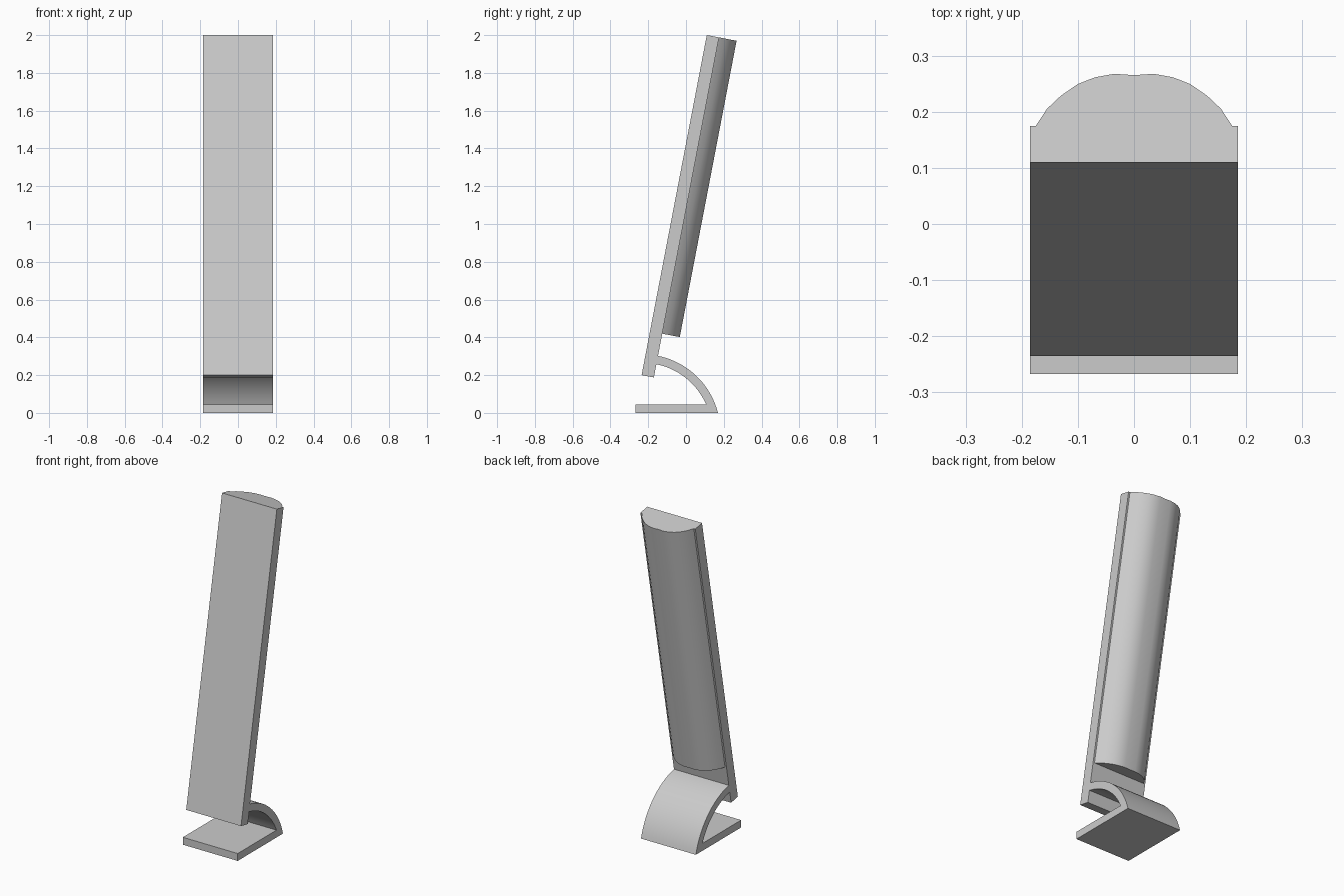
import bpy, bmesh, math
from mathutils import Vector

cube = bpy.data.objects.get("Cube")
if cube:
    bpy.data.objects.remove(cube, do_unlink=True)

grey = bpy.data.materials.new("light grey")
grey.use_nodes = True
grey.diffuse_color = (0.6, 0.6, 0.6, 1)
grey.node_tree.nodes["Principled BSDF"].inputs["Base Color"].default_value = (0.6, 0.6, 0.6, 1)


def prism(name, outline, direction):
    """Extrude a closed outline of 3D points along a direction."""
    bm = bmesh.new()
    face = bm.faces.new([bm.verts.new(p) for p in outline])
    ext = bmesh.ops.extrude_face_region(bm, geom=[face], use_keep_orig=True)
    moved = [g for g in ext["geom"] if isinstance(g, bmesh.types.BMVert)]
    bmesh.ops.translate(bm, verts=moved, vec=direction)
    bmesh.ops.recalc_face_normals(bm, faces=bm.faces)
    mesh = bpy.data.meshes.new(name)
    bm.to_mesh(mesh)
    bm.free()
    obj = bpy.data.objects.new(name, mesh)
    mesh.materials.append(grey)
    bpy.context.collection.objects.link(obj)
    bpy.ops.object.select_all(action="DESELECT")
    obj.select_set(True)
    bpy.context.view_layer.objects.active = obj
    bpy.ops.object.shade_smooth_by_angle(angle=math.radians(30))
    return obj


HALF = 0.185        # half width of panel and stand
THICK = 0.066       # panel thickness
LENGTH = 1.833      # panel length along its lean
BULGE_START = 0.236

# Leaning frame: up along the panel, and out of its back
lean = math.atan2(0.345, 1.8)
up = Vector((0, math.sin(lean), math.cos(lean)))
back = Vector((0, math.cos(lean), -math.sin(lean)))
corner = Vector((0, -0.235, 0.2))


def on_panel(x, depth, height):
    return corner + Vector((x, 0, 0)) + back * depth + up * height


# Flat front panel
prism("front_panel",
      [on_panel(x, d, 0) for x, d in
       ((-HALF, 0), (HALF, 0), (HALF, THICK), (-HALF, THICK))],
      up * LENGTH)

# Rounded back housing, mirrored half profile
half = [(0.175, 0), (0.155, 0.031), (0.13, 0.055), (0.10, 0.076),
        (0.07, 0.088), (0.035, 0.0945)]
profile = half + [(0, 0.092)] + [(-x, d) for x, d in reversed(half)]
prism("back_housing",
      [on_panel(x, THICK + d, BULGE_START) for x, d in profile],
      up * (LENGTH - BULGE_START))

# Stand: flat foot and curved arm in one side profile
CY, CZ, OUTER, INNER = -0.23, -0.102, 0.412, 0.367
FOOT = 0.045


def arc(radius, z_end, steps=20):
    a0 = math.pi / 2 - lean
    a1 = math.asin((z_end - CZ) / radius)
    return [(CY + radius * math.cos(a0 + (a1 - a0) * i / steps),
             CZ + radius * math.sin(a0 + (a1 - a0) * i / steps))
            for i in range(steps + 1)]


side = arc(OUTER, 0) + [(-0.267, 0), (-0.267, FOOT)] + arc(INNER, FOOT)[::-1]
prism("stand", [Vector((-HALF, y, z)) for y, z in side], Vector((2 * HALF, 0, 0)))
